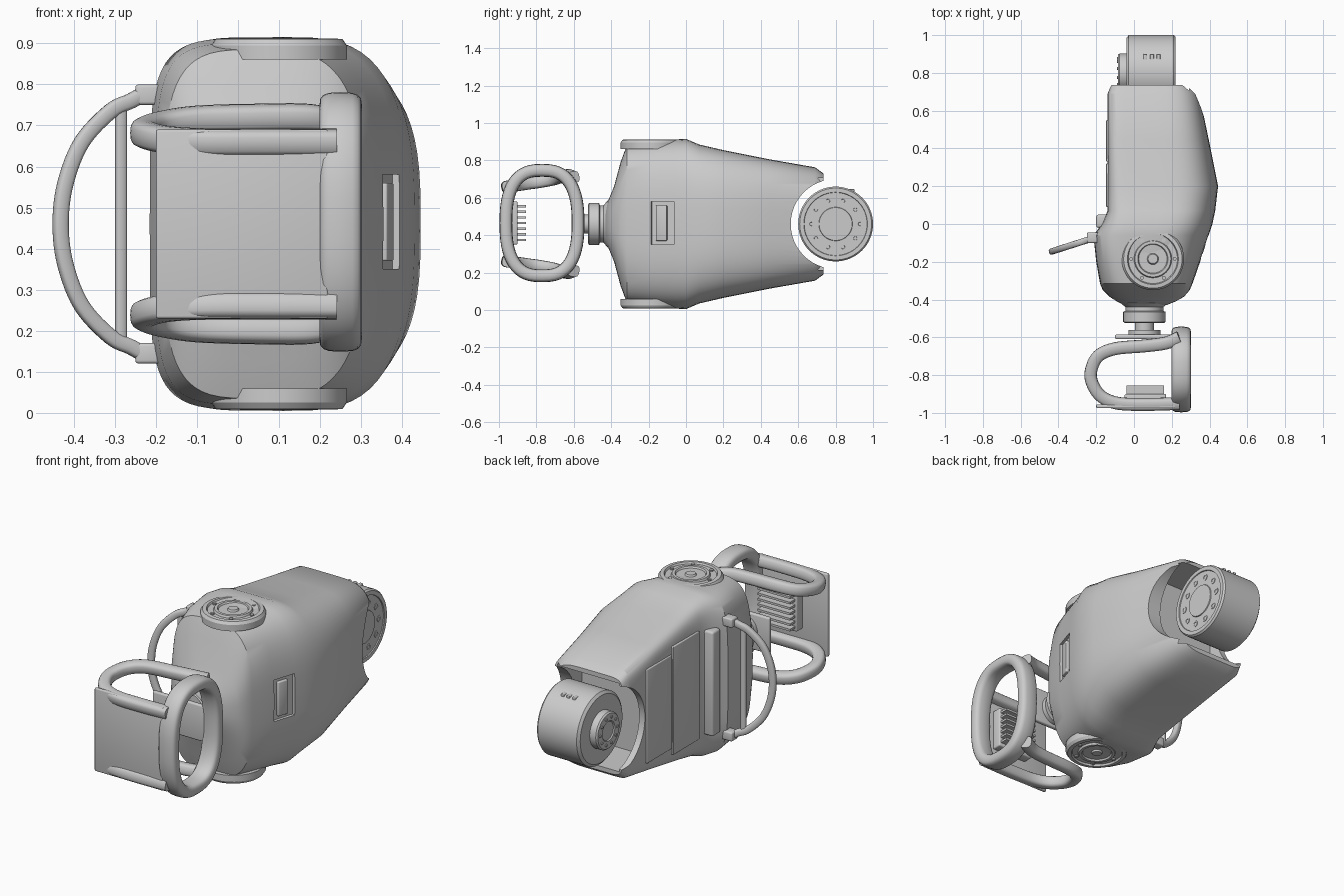
import bpy, bmesh, math
from mathutils import Vector, Matrix

if "Cube" in bpy.data.objects:
    bpy.data.objects.remove(bpy.data.objects["Cube"])

ZC = 0.46  # height of the horizontal symmetry plane


def finish(name, bm, angle=35, smooth=True):
    bmesh.ops.recalc_face_normals(bm, faces=bm.faces)
    me = bpy.data.meshes.new(name)
    bm.to_mesh(me)
    bm.free()
    ob = bpy.data.objects.new(name, me)
    bpy.context.collection.objects.link(ob)
    if smooth:
        shade(ob, angle)
    return ob


def shade(ob, angle=35):
    bpy.ops.object.select_all(action='DESELECT')
    ob.select_set(True)
    bpy.context.view_layer.objects.active = ob
    bpy.ops.object.shade_smooth_by_angle(angle=math.radians(angle))


def box(name, x, y, z, bevel=0.0, rot=0.0):
    bm = bmesh.new()
    c = Vector(((x[0] + x[1]) / 2, (y[0] + y[1]) / 2, (z[0] + z[1]) / 2))
    m = Matrix.Translation(c) @ Matrix.Rotation(rot, 4, 'Z') @ Matrix.Diagonal((x[1] - x[0], y[1] - y[0], z[1] - z[0], 1))
    bmesh.ops.create_cube(bm, size=1, matrix=m)
    if bevel:
        bmesh.ops.bevel(bm, geom=bm.edges[:], offset=bevel, segments=3, profile=0.5, affect='EDGES')
    return finish(name, bm)


def turned(name, origin, axis, profile, seg=48):
    """Revolve (radius, distance along axis) pairs around an axis."""
    bm = bmesh.new()
    q = Vector(axis).to_track_quat('Z', 'Y')
    rows = []
    for r, d in profile:
        rows.append([bm.verts.new(Vector(origin) + q @ Vector((r * math.cos(t), r * math.sin(t), d)))
                     for t in (2 * math.pi * i / seg for i in range(seg))])
    for a, b in zip(rows, rows[1:]):
        for i in range(seg):
            bm.faces.new((a[i], a[(i + 1) % seg], b[(i + 1) % seg], b[i]))
    bm.faces.new(rows[0])
    bm.faces.new(rows[-1])
    return finish(name, bm, 30)


def spow(v, p):
    return math.copysign(abs(v) ** p, v)


def sweep(name, pts, normal, a, b, closed=False, n=3.0, seg=16):
    """Sweep a rounded section (half sizes a in plane, b along normal)."""
    bm = bmesh.new()
    pts = [Vector(p) for p in pts]
    N = Vector(normal).normalized()
    k = len(pts)
    rows = []
    for i, p in enumerate(pts):
        p0 = pts[(i - 1) % k] if closed else pts[max(i - 1, 0)]
        p1 = pts[(i + 1) % k] if closed else pts[min(i + 1, k - 1)]
        S = N.cross(p1 - p0).normalized()
        rows.append([bm.verts.new(p + S * a * spow(math.cos(t), 2 / n) + N * b * spow(math.sin(t), 2 / n))
                     for t in (2 * math.pi * j / seg for j in range(seg))])
    for i in range(k if closed else k - 1):
        r, s = rows[i], rows[(i + 1) % k]
        for j in range(seg):
            bm.faces.new((r[j], r[(j + 1) % seg], s[(j + 1) % seg], s[j]))
    if not closed:
        bm.faces.new(rows[0])
        bm.faces.new(rows[-1])
    return finish(name, bm, 50)


def spline(pts, k=6):
    """Catmull-Rom smoothing of a path."""
    P = [Vector(p) for p in pts]
    P = [P[0]] + P + [P[-1]]
    out = []
    for i in range(1, len(P) - 2):
        a, b, c, d = P[i - 1:i + 3]
        for j in range(k):
            t = j / k
            out.append(0.5 * (2 * b + (c - a) * t + (2 * a - 5 * b + 4 * c - d) * t * t + (3 * b - a - 3 * c + d) * t ** 3))
    return out + [P[-1]]


# torso shell: lofted sections (y, x left, x right, half height, roundness left, right)
stations = [(-.43, -.05, .17, .09, 2.2, 2.2), (-.41, -.09, .22, .14, 2.4, 2.4), (-.385, -.13, .265, .20, 2.8, 2.6),
            (-.35, -.165, .295, .33, 3.5, 2.8), (-.315, -.18, .31, .425, 4, 3), (-.2, -.2, .35, .44, 5, 3),
            (-.06, -.215, .395, .452, 5, 3), (0, -.17, .415, .455, 6, 3), (.07, -.14, .43, .425, 8, 3),
            (.2, -.14, .445, .395, 9, 3), (.45, -.14, .395, .345, 10, 3.2), (.69, -.14, .345, .303, 10, 3.6),
            (.735, -.125, .31, .27, 10, 4)]
bm = bmesh.new()
rows, seg = [], 64
for y, xl, xr, h, nl, nr in stations:
    row, cx = [], (xl + xr) / 2
    for i in range(seg):
        t = 2 * math.pi * i / seg
        n = nr if math.cos(t) > 0 else nl
        row.append(bm.verts.new((cx + (xr - xl) / 2 * spow(math.cos(t), 2 / n), y, ZC + h * spow(math.sin(t), 2 / n))))
    rows.append(row)
for a, b in zip(rows, rows[1:]):
    for i in range(seg):
        bm.faces.new((a[i], a[(i + 1) % seg], b[(i + 1) % seg], b[i]))
bm.faces.new(rows[0])
bm.faces.new(rows[-1])
torso = finish("torso_shell", bm, smooth=False)

# waist clearance, rear cavity and right side slot are cut out of the shell
cutters = [turned("waist_cutter", (-.6, .8, ZC), (1, 0, 0), [(.24, 0), (.24, 1.2)]),
           box("cavity_cutter", (-.105, .29), (.5, .9), (ZC - .245, ZC + .245)),
           box("slot_cutter", (.355, .455), (-.2, -.07), (.35, .58), rot=-.3)]
bpy.context.view_layer.objects.active = torso
for c in cutters:
    c.hide_render = True
    mod = torso.modifiers.new("cut", 'BOOLEAN')
    mod.object, mod.solver = c, 'EXACT'
    bpy.ops.object.modifier_apply(modifier=mod.name)
    bpy.data.objects.remove(c)
shade(torso, 28)
box("side_slot_bar", (.352, .372), (-.16, -.1), (.37, .56), .005, rot=-.3)

# flat access panels and guide rail on the left side
box("rear_side_panel", (-.147, -.13), (.33, .55), (.2, .72), .004)
box("front_side_panel", (-.147, -.13), (.09, .32), (.16, .76), .004)
box("side_rail", (-.2, -.13), (-.02, .05), (.17, .75), .012)

# shoulder joint rings, top and bottom
for s, label in ((1, "upper"), (-1, "lower")):
    o = (.1, -.185, ZC + s * .40)
    turned(label + "_shoulder_ring", o, (0, 0, s),
           [(.165, 0), (.165, .035), (.155, .05), (.135, .052), (.13, .042), (.1, .042),
            (.095, .053), (.08, .053), (.075, .044), (.03, .044), (.025, .053)])
    for i in range(6):
        a = math.tau * i / 6
        turned(label + "_shoulder_bolt", (.1 + .115 * math.cos(a), -.185 + .115 * math.sin(a), ZC + s * .435), (0, 0, s),
               [(.01, 0), (.01, .015)], 10)

# waist motor drum with hub, bolts and vents
turned("waist_drum", (-.04, .8, ZC), (1, 0, 0),
       [(.185, 0), (.2, .012), (.2, .25), (.192, .26), (.17, .26), (.168, .255), (.09, .255), (.088, .26)], 64)
turned("waist_hub", (-.085, .8, ZC), (1, 0, 0), [(.05, .006), (.055, 0), (.095, 0), (.102, .008), (.102, .05)])
for i in range(10):
    a = math.tau * i / 10
    ca, sa = math.cos(a), math.sin(a)
    turned("drum_bolt", (.21, .8 + .13 * ca, ZC + .13 * sa), (1, 0, 0), [(.018, 0), (.018, .008), (.01, .008), (.009, .006)], 12)
    turned("hub_bolt", (-.09, .8 + .075 * ca, ZC + .075 * sa), (1, 0, 0), [(.008, 0), (.008, .01)], 8)
for x in (.06, .095, .13):
    box("drum_vent", (x - .01, x + .01), (.845, .9), (ZC + .17, ZC + .187), .004)

# neck
turned("neck", (.055, -.4, ZC), (0, -1, 0), [(.125, -.02), (.125, .02), (.1, .04), (.1, .06), (.112, .065), (.112, .118), (.105, .123)])
turned("neck_pin", (.055, -.5, ZC), (0, -1, 0), [(.05, 0), (.05, .06), (.085, .06), (.085, .09)])
box("neck_bracket", (-.1, .22), (-.61, -.585), (.36, .56), .008)

# head side ring
ring = []
for i in range(56):
    t = math.tau * i / 56
    ring.append((.25, -.77 + .193 * spow(math.cos(t), 2 / 2.7), ZC + .005 + .282 * spow(math.sin(t), 2 / 2.5)))
sweep("head_side_ring", ring, (1, 0, 0), .034, .052, closed=True, n=3.2)

# head hoops, top and bottom
for s, label in ((1, "upper"), (-1, "lower")):
    path = [(.24, -.95, .20), (.08, -.955, .2), (-.08, -.95, .2), (-.17, -.915, .205), (-.218, -.85, .215), (-.228, -.78, .225),
            (-.19, -.70, .24), (-.1, -.66, .255), (.06, -.645, .26), (.17, -.63, .26), (.24, -.6, .25)]
    sweep(label + "_head_hoop", spline([(x, y, ZC + s * z) for x, y, z in path]), (0, -.2 * s, 1), .033, .032)

# head front plate and camera module
box("head_front_plate", (-.2, .22), (-.975, -.955), (ZC - .23, ZC + .23), .006)
box("camera_module", (-.05, .17), (-.957, -.9), (.35, .58), .008)
for i in range(7):
    z = .375 + i * .03
    box("cooling_fin", (-.04, .16), (-.902, -.855), (z - .006, z + .006))

# carry handle on the left side


def hp(x, z):
    return (x, -.07 + (x + .2) * .32, ZC + z)


arc = [hp(-.225, -.32), hp(-.26, -.30), hp(-.31, -.275), hp(-.38, -.2), hp(-.42, -.1), hp(-.432, 0)]
arc += [hp(p[0], ZC - p[2]) for p in reversed(arc[:-1])]
sweep("carry_handle", spline(arc), (-.32, 1, 0), .019, .017)
sweep("handle_bar", [hp(-.285, -.285), hp(-.285, 0), hp(-.285, .285)], (-.32, 1, 0), .014, .012)
for s in (1, -1):
    z = ZC + s * .315
    box("handle_bracket", (-.25, -.18), (-.1, -.045), (z - .025, z + .025), .008)
